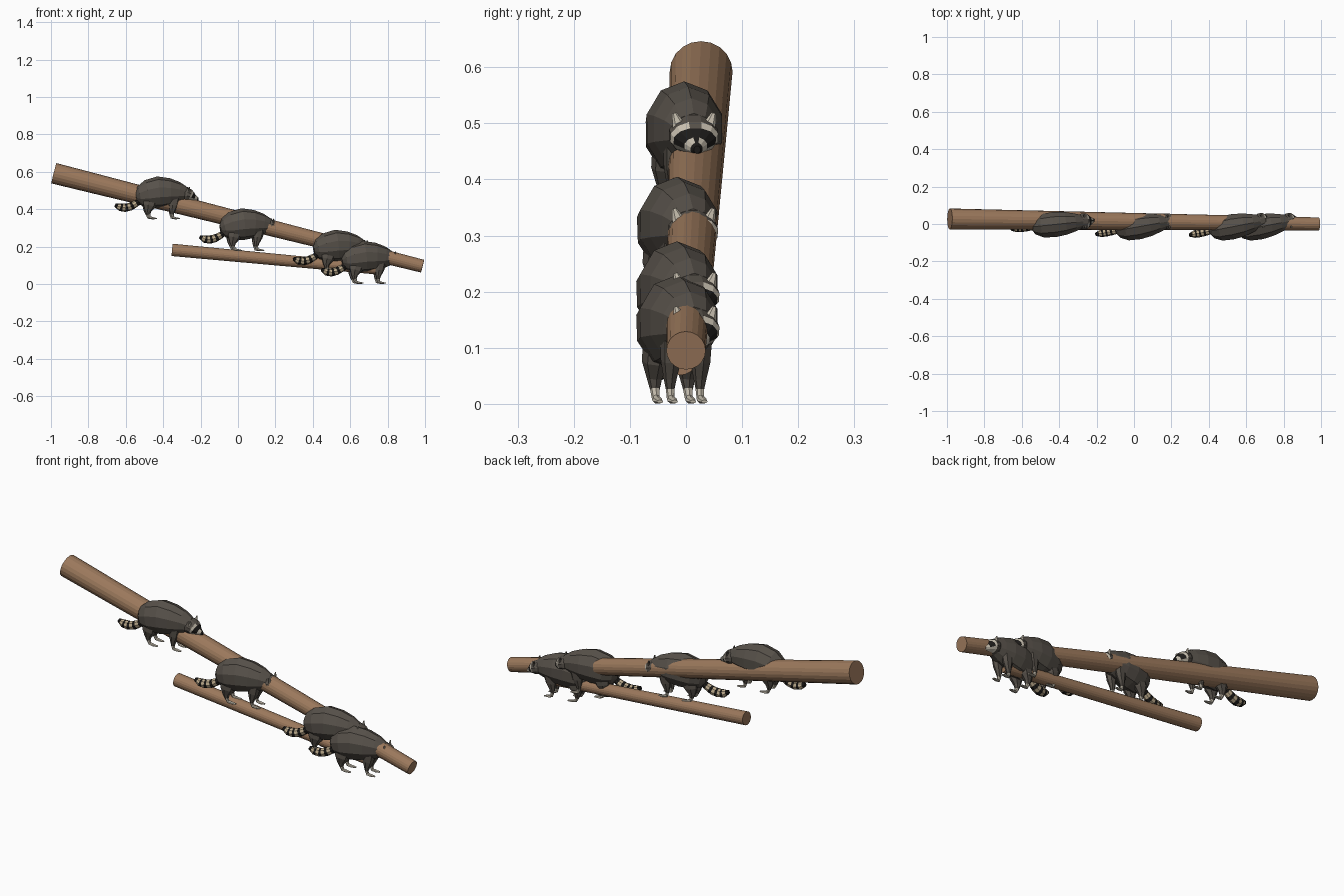
import bpy, bmesh, math
from mathutils import Vector, Matrix

if "Cube" in bpy.data.objects:
    bpy.data.objects.remove(bpy.data.objects["Cube"])


def material(name, rgb):
    m = bpy.data.materials.new(name)
    m.diffuse_color = (*rgb, 1)
    m.use_nodes = True
    m.node_tree.nodes["Principled BSDF"].inputs["Base Color"].default_value = m.diffuse_color
    return m


BARK = material("bark_brown", (0.33, 0.19, 0.107))
FUR = material("grey_brown_fur", (0.095, 0.082, 0.068))
BLACK = material("black_fur", (0.012, 0.011, 0.01))
CREAM = material("tail_cream", (0.50, 0.40, 0.26))
PALE = material("pale_fur", (0.56, 0.51, 0.42))
MATS = [FUR, BLACK, CREAM, PALE]


def loft(bm, rings, sides, y=0.0, rule=lambda row, c: 0, twist=0.0):
    """Skin rings of (x, z, half width, half height), following their path in xz."""
    pts = [Vector((r[0], y, r[1])) for r in rings]
    loops = []
    for i, (x, z, w, h) in enumerate(rings):
        t = (pts[min(i + 1, len(pts) - 1)] - pts[max(i - 1, 0)]).normalized()
        up = Vector((-t.z, 0, t.x))
        loop = []
        for k in range(sides):
            a = 2 * math.pi * (k + twist) / sides
            loop.append(bm.verts.new(pts[i] + Vector((0, w * math.sin(a), 0)) + up * h * math.cos(a)))
        loops.append(loop)
    faces = []
    for row in range(len(loops) - 1):
        for k in range(sides):
            n = (k + 1) % sides
            a, b = loops[row], loops[row + 1]
            faces.append((row, bm.faces.new((a[k], a[n], b[n], b[k]))))
    faces.append((0, bm.faces.new(loops[0])))
    faces.append((len(loops) - 2, bm.faces.new(loops[-1])))
    for row, f in faces:
        f.material_index = rule(row, f.calc_center_median())


def finish(bm, name, mats=MATS):
    bmesh.ops.recalc_face_normals(bm, faces=bm.faces)
    mesh = bpy.data.meshes.new(name)
    bm.to_mesh(mesh)
    bm.free()
    for m in mats:
        mesh.materials.append(m)
    return mesh


def log(name, start, end, r1, r2):
    bm = bmesh.new()
    s, e = Vector(start), Vector(end)
    bmesh.ops.create_cone(bm, cap_ends=True, segments=20, radius1=r1, radius2=r2, depth=(e - s).length)
    ob = bpy.data.objects.new(name, finish(bm, name, [BARK]))
    ob.matrix_world = Matrix.Translation((s + e) / 2) @ (e - s).to_track_quat('Z', 'Y').to_matrix().to_4x4()
    bpy.context.collection.objects.link(ob)


def body_mesh():
    bm = bmesh.new()
    loft(bm, [(-.147, .122, .018, .02), (-.128, .125, .044, .052), (-.085, .135, .066, .076),
              (-.025, .145, .071, .085), (.035, .145, .064, .075), (.085, .142, .05, .058),
              (.125, .137, .036, .036)], 10)
    return finish(bm, "body")


def head_mesh():
    def paint(row, c):
        if row < 2:
            return 0
        if row == 2:                                  # brows and cheeks
            return 0 if abs(c.y) < .008 and c.z > .13 else 3
        if row == 3:                                  # eye mask
            return 3 if c.z < .112 else 1
        if row == 4:                                  # muzzle with dark bridge
            return 1 if abs(c.y) < .004 and c.z > .108 else 3
        return 1                                      # nose
    bm = bmesh.new()
    loft(bm, [(.10, .137, .034, .036), (.125, .135, .045, .036), (.143, .129, .044, .032),
              (.150, .124, .039, .027), (.167, .114, .021, .018), (.181, .109, .011, .012),
              (.189, .108, .006, .007)], 12, rule=paint, twist=.5)
    # ears: pale front, dark back
    for side in (-1, 1):
        m = (Matrix.Translation((.137, side * .031, .161)) @ Matrix.Rotation(-side * .35, 4, 'X')
             @ Matrix.Diagonal((.55, 1, 1, 1)))
        made = bmesh.ops.create_cone(bm, cap_ends=True, segments=6, radius1=.013,
                                     radius2=.004, depth=.026, matrix=m)
        for f in {f for v in made["verts"] for f in v.link_faces}:
            f.material_index = 3 if f.calc_center_median().x > .1365 else 0
    return finish(bm, "head")


def legs_mesh():
    rear = [(-.07, .12, .022, .045), (-.078, .075, .024, .036), (-.085, .045, .014, .018),
            (-.082, .026, .009, .010), (-.075, .010, .007, .008), (-.058, .006, .009, .006),
            (-.036, .004, .006, .003)]
    front = [(.055, .12, .02, .036), (.052, .075, .018, .026), (.046, .045, .012, .015),
             (.045, .026, .008, .009), (.049, .010, .007, .008), (.065, .006, .009, .006),
             (.086, .004, .006, .003)]
    bm = bmesh.new()
    for rings, y in ((rear, .03), (front, .027)):
        for side in (-1, 1):
            loft(bm, rings, 7, side * y, lambda row, c: 3 if row >= 3 else 0)
    return finish(bm, "legs")


def tail_mesh():
    path = [(-.115, .105, .014), (-.145, .085, .018), (-.175, .069, .021),
            (-.205, .062, .022), (-.232, .065, .02), (-.258, .077, .009)]
    rings = []
    for a, b in zip(path, path[1:]):
        for t in (0, .55):
            x, z, r = (a[j] + (b[j] - a[j]) * t for j in range(3))
            rings.append((x, z, r, r))
    rings.append((*path[-1], path[-1][2]))
    bm = bmesh.new()
    # dark rings on the short rows
    loft(bm, rings, 8, rule=lambda row, c: 1 if row % 2 else 2)
    return finish(bm, "tail")


# the two timbers
log("main_log", (-.985, .027, .592), (.987, 0, .095), .056, .035)
log("lower_branch", (-.352, .012, .182), (.74, -.01, .08), .033, .029)

# four animals sharing the same parts
parts = {"body": body_mesh(), "head": head_mesh(), "legs": legs_mesh(), "tail": tail_mesh()}
places = [(-.40, .0, .345, 6), (.05, -.01, .175, 10), (.55, -.01, .06, 11), (.70, -.01, 0, 11)]
for i, (x, y, z, yaw) in enumerate(places, 1):
    place = Matrix.Translation((x, y, z)) @ Matrix.Rotation(math.radians(yaw), 4, 'Z')
    for name, mesh in parts.items():
        ob = bpy.data.objects.new(f"animal_{i}_{name}", mesh)
        ob.matrix_world = place
        bpy.context.collection.objects.link(ob)
